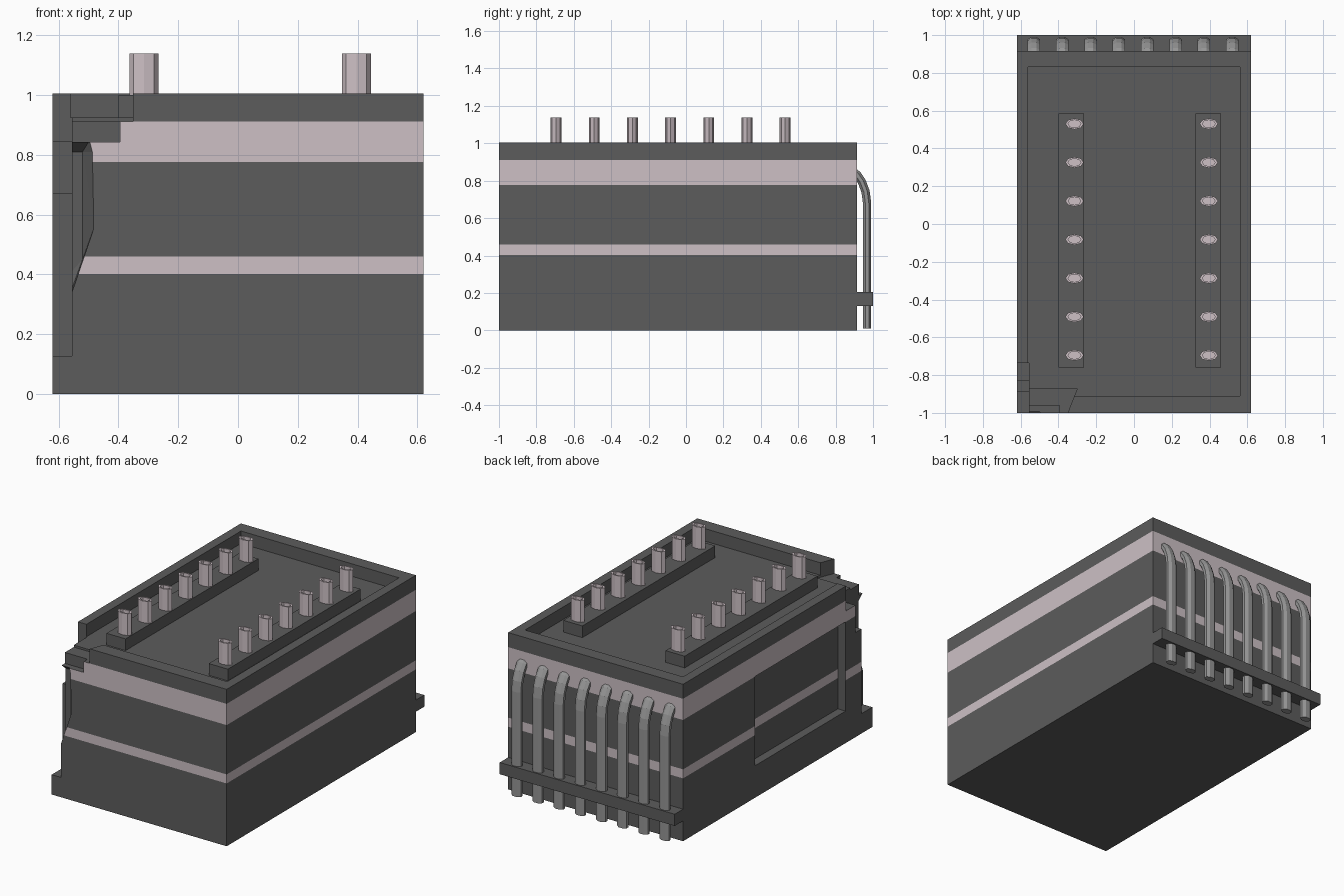
import bpy, bmesh, math
from mathutils import Vector

if "Cube" in bpy.data.objects:
    bpy.data.objects.remove(bpy.data.objects["Cube"])


def material(name, rgb):
    m = bpy.data.materials.new(name)
    m.diffuse_color = (*rgb, 1)
    m.use_nodes = True
    m.node_tree.nodes["Principled BSDF"].inputs["Base Color"].default_value = m.diffuse_color
    return m


DARK = material("dark_concrete", (0.107, 0.107, 0.107))
PALE = material("pale_trim", (0.61, 0.53, 0.56))
METAL = material("pipe_metal", (0.3, 0.3, 0.3))


def make(name, bm, *mats):
    bmesh.ops.recalc_face_normals(bm, faces=bm.faces)
    me = bpy.data.meshes.new(name)
    bm.to_mesh(me)
    bm.free()
    for m in mats:
        me.materials.append(m)
    ob = bpy.data.objects.new(name, me)
    bpy.context.collection.objects.link(ob)
    return ob


def hull(name, points, *mats):
    bm = bmesh.new()
    for p in points:
        bm.verts.new(p)
    bmesh.ops.convex_hull(bm, input=bm.verts)
    return make(name, bm, *mats)


def box(name, x, y, z, *mats):
    bm = bmesh.new()
    bmesh.ops.create_cube(bm, size=1)
    for v in bm.verts:
        v.co = Vector(r[0] if c < 0 else r[1] for c, r in zip(v.co, (x, y, z)))
    return make(name, bm, *mats)


def cut(target, cutter):
    mod = target.modifiers.new("cut", 'BOOLEAN')
    mod.operation, mod.solver, mod.object = 'DIFFERENCE', 'EXACT', cutter
    bpy.context.view_layer.objects.active = target
    bpy.ops.object.modifier_apply(modifier=mod.name)
    bpy.data.objects.remove(cutter)


# Main building block
body = box("building", (-0.62, 0.62), (-1, 0.915), (0, 1.005), DARK)
# Sunken roof and left wall recess
cut(body, box("roof_cutter", (-0.56, 0.56), (-0.91, 0.83), (0.925, 1.2)))
cut(body, box("recess_cutter", (-0.8, -0.565), (-0.73, 0.185), (0.205, 0.777)))
# Ruined front left corner, stepping back with height
for y, z in ((-0.89, 0.127), (-0.83, 0.67), (-0.735, 0.845)):
    cut(body, box("corner_cutter", (-0.8, -0.555), (-1.2, y), (z, 1.2)))
# Chipped facade beside the corner
outline = [(-0.6, 0.23), (-0.555, 0.34), (-0.48, 0.56), (-0.485, 0.81), (-0.495, 0.85), (-0.6, 0.85)]
inner = [(-0.6, 0.36), (-0.555, 0.43), (-0.52, 0.45), (-0.52, 0.81), (-0.6, 0.81)]
cut(body, hull("facade_cutter", [(x, -1.003, z) for x, z in outline]
               + [(x, -0.955, z) for x, z in inner]))
# Broken parapet
cut(body, box("ledge_cutter", (-0.8, -0.395), (-1.2, -0.96), (0.842, 1.2)))
cut(body, hull("parapet_cutter", [(x, y, z) for y, xs in ((-1.1, -0.39), (-0.87, -0.30))
                                  for x in (-0.8, xs) for z in (0.912, 1.2)]))

# Pale bands around the outer walls
body.data.materials.clear()
body.data.materials.append(DARK)
body.data.materials.append(PALE)
bm = bmesh.new()
bm.from_mesh(body.data)
for z in (0.402, 0.46, 0.776, 0.912):
    bmesh.ops.bisect_plane(bm, geom=bm.verts[:] + bm.edges[:] + bm.faces[:],
                           plane_co=(0, 0, z), plane_no=(0, 0, 1))
for f in bm.faces:
    c = f.calc_center_median()
    outer = (abs(c.x) > 0.619 or c.y < -0.999 or c.y > 0.914
             or (abs(c.x + 0.565) < 0.002 and c.y > -0.73))
    band = 0.402 < c.z < 0.46 or 0.776 < c.z < 0.912
    f.material_index = int(outer and band and abs(f.normal.z) < 0.1)
bm.to_mesh(body.data)
bm.free()


# Roof plinths with rows of hollow-topped chimneys
def chimney(name, x, y):
    bm = bmesh.new()
    rings = []
    for s, z in ((1, 0.97), (1, 1.139), (0.7, 1.139), (0.7, 1.115)):
        rings.append([bm.verts.new((x + 0.0485 * s * math.cos(i * math.tau / 8),
                                    y + 0.029 * s * math.sin(i * math.tau / 8), z))
                      for i in range(8)])
    for a, b in zip(rings, rings[1:]):
        for i in range(8):
            bm.faces.new((a[i], a[i - 1], b[i - 1], b[i]))
    bm.faces.new(rings[0])
    bm.faces.new(rings[-1])
    return make(name, bm, PALE)


for side, px, cx in (("left", (-0.4, -0.265), -0.315), ("right", (0.325, 0.46), 0.396)):
    box(f"{side}_roof_plinth", px, (-0.76, 0.585), (0.915, 1.0), DARK)
    for i in range(7):
        chimney(f"{side}_chimney_{i + 1}", cx, -0.695 + i * 0.2042)


# Bent pipes on the back wall
def pipe(name, x):
    path = [Vector((0, *p)) for p in ((0.89, 0.85), (0.915, 0.832), (0.94, 0.795),
                                      (0.96, 0.742), (0.968, 0.68), (0.968, 0.01))]
    bm = bmesh.new()
    rings = []
    for k, p in enumerate(path):
        t = (path[min(k + 1, 5)] - path[max(k - 1, 0)]).normalized()
        if k == 5:
            t = Vector((0, 0, -1))
        n = Vector((0, -t.z, t.y))
        ring = []
        for i in range(8):
            a = (i + 0.5) * math.tau / 8
            q = p + n * (0.024 * math.sin(a))
            ring.append(bm.verts.new((x + 0.036 * math.cos(a), q.y, q.z)))
        rings.append(ring)
    for a, b in zip(rings, rings[1:]):
        for i in range(8):
            bm.faces.new((a[i], a[i - 1], b[i - 1], b[i]))
    bm.faces.new(rings[0])
    bm.faces.new(rings[-1])
    return make(name, bm, METAL)


for i in range(8):
    pipe(f"pipe_{i + 1}", -0.53 + i * 0.15)
box("pipe_bracket", (-0.62, 0.62), (0.9, 1.0), (0.13, 0.205), DARK)
